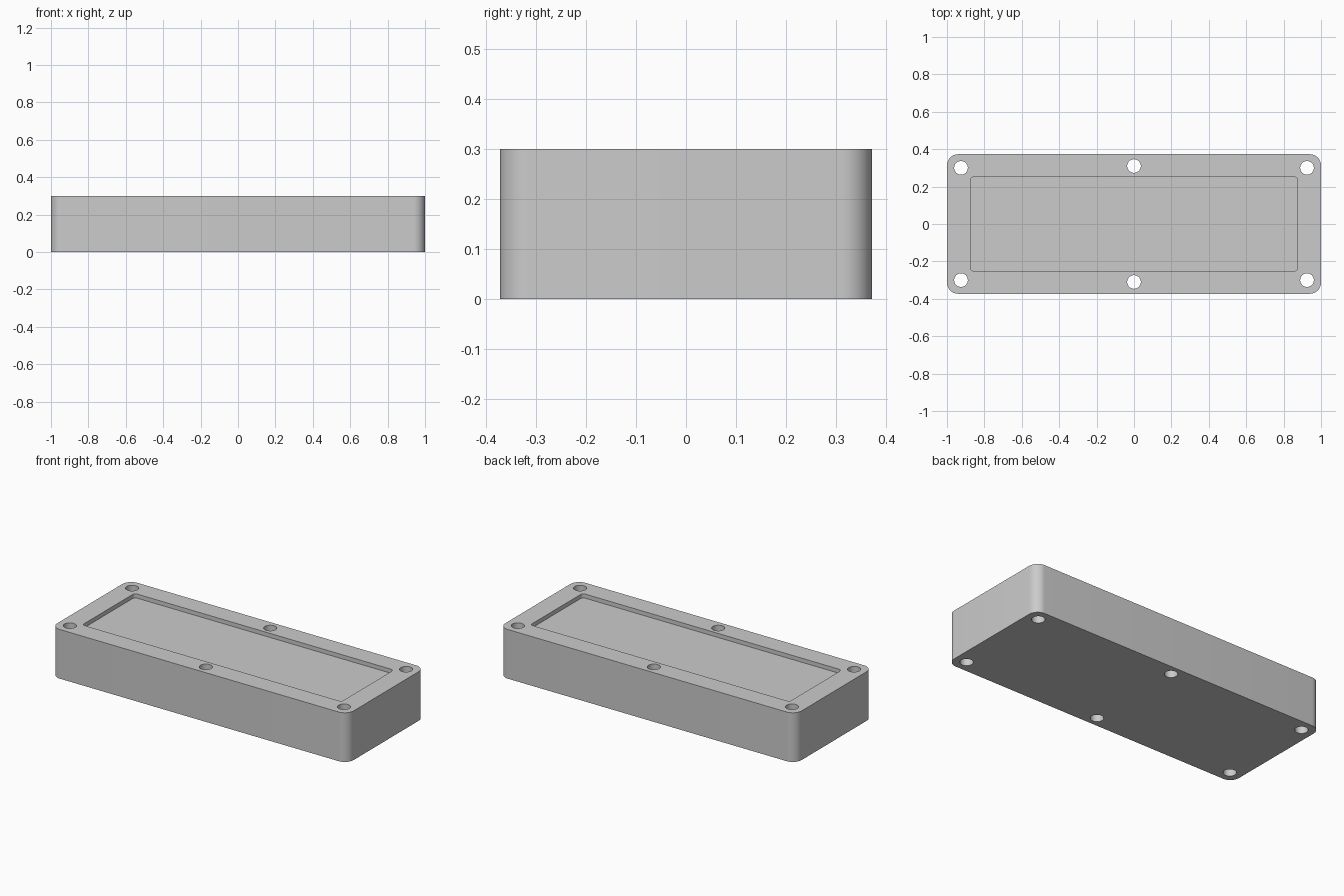
import bpy, bmesh
from math import cos, sin, pi, radians

cube = bpy.data.objects.get("Cube")
if cube:
    bpy.data.objects.remove(cube)

HEIGHT = 0.30
POCKET_DEPTH = 0.025
HOLE_RADIUS = 0.0365

grey = bpy.data.materials.new("light grey")
grey.use_nodes = True
colour = (0.6, 0.6, 0.6, 1)
grey.diffuse_color = colour
grey.node_tree.nodes["Principled BSDF"].inputs["Base Color"].default_value = colour


def rounded_rect(half_x, half_y, radius, steps=12):
    """Outline of a rectangle with rounded corners, counter-clockwise."""
    points = []
    for quarter, (sx, sy) in enumerate([(1, 1), (-1, 1), (-1, -1), (1, -1)]):
        for i in range(steps + 1):
            a = (quarter + i / steps) * pi / 2
            points.append((sx * (half_x - radius) + radius * cos(a),
                           sy * (half_y - radius) + radius * sin(a)))
    return points


def circle(cx, cy, radius, sides=40):
    return [(cx + radius * cos(2 * pi * i / sides),
             cy + radius * sin(2 * pi * i / sides)) for i in range(sides)]


def prism(name, outlines, bottom, top):
    """Extrude each outline from bottom to top into one object."""
    bm = bmesh.new()
    for outline in outlines:
        low = bm.faces.new([bm.verts.new((x, y, bottom)) for x, y in outline])
        new = bmesh.ops.extrude_face_region(bm, geom=[low])["geom"]
        for v in new:
            if isinstance(v, bmesh.types.BMVert):
                v.co.z = top
    bmesh.ops.recalc_face_normals(bm, faces=bm.faces)
    mesh = bpy.data.meshes.new(name)
    bm.to_mesh(mesh)
    bm.free()
    mesh.materials.append(grey)
    obj = bpy.data.objects.new(name, mesh)
    bpy.context.collection.objects.link(obj)
    return obj


# Block body with rounded upright edges
body = prism("block_body", [rounded_rect(1.0, 0.373, 0.06)], 0, HEIGHT)

# Shallow pocket in the top face
pocket = prism("pocket_cutter", [rounded_rect(0.875, 0.252, 0.02)],
               HEIGHT - POCKET_DEPTH, HEIGHT + 0.1)

# Through holes: four at the corners, two at mid length
spots = [(x, y) for x in (-0.925, 0.925) for y in (-0.30, 0.30)]
spots += [(0, -0.31), (0, 0.31)]
holes = prism("bolt_hole_cutter", [circle(x, y, HOLE_RADIUS) for x, y in spots],
              -0.1, HEIGHT + 0.1)

# Cut the body, then remove the cutters
bpy.context.view_layer.objects.active = body
body.select_set(True)
for cutter in (pocket, holes):
    cutter.hide_render = True
    cut = body.modifiers.new(cutter.name, "BOOLEAN")
    cut.operation = "DIFFERENCE"
    cut.solver = "EXACT"
    cut.object = cutter
    bpy.ops.object.modifier_apply(modifier=cut.name)
    bpy.data.objects.remove(cutter)

bpy.ops.object.select_all(action="DESELECT")
body.select_set(True)
bpy.ops.object.shade_smooth_by_angle(angle=radians(30))
